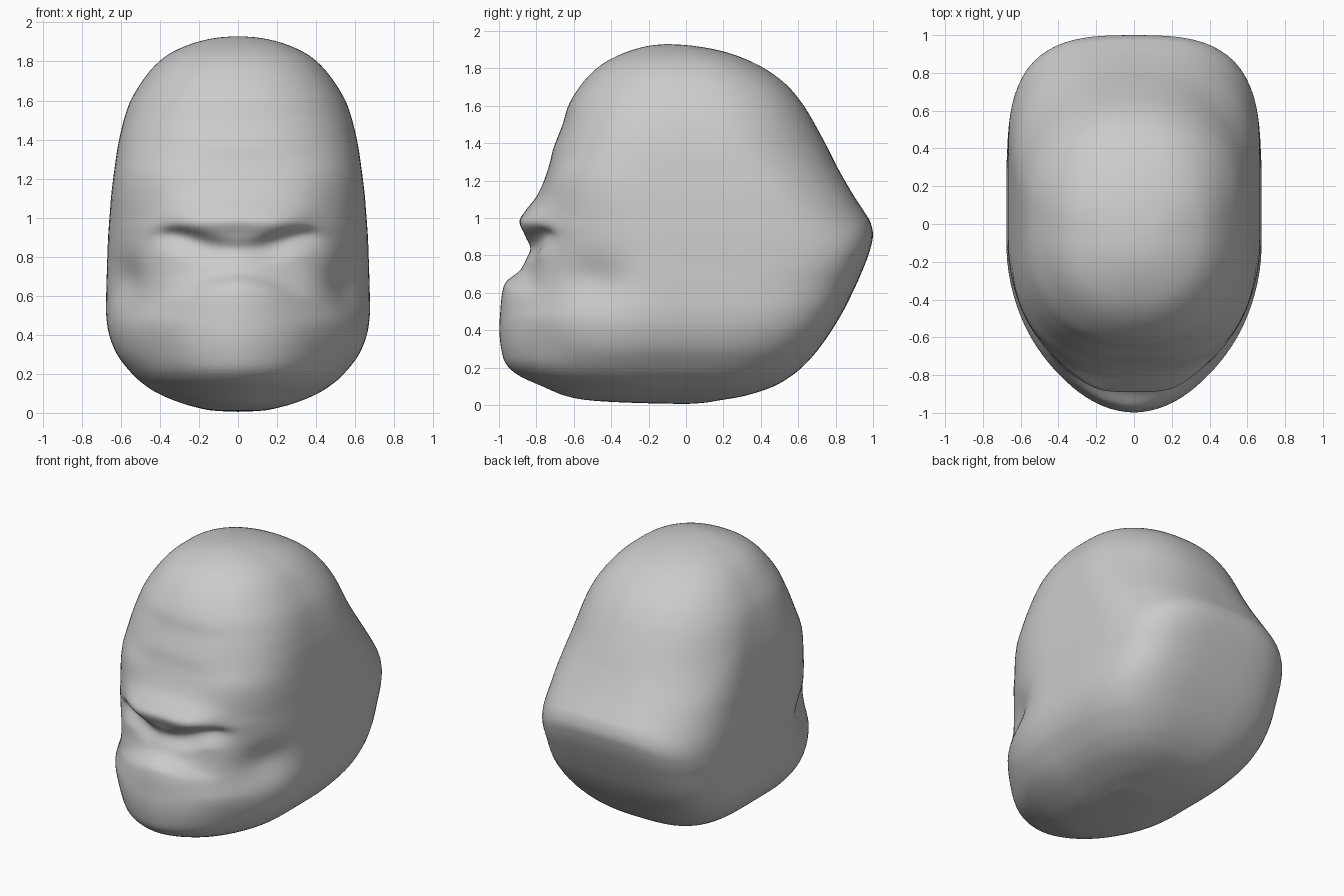
import bpy
import math
from math import exp, cos, sin, pi

cube = bpy.data.objects.get("Cube")
if cube:
    bpy.data.objects.remove(cube, do_unlink=True)

# Head profile from chin to crown: height, front y, back y, half width
PROFILE = [
    (.005, 0, 0, 0), (.012, -.3, .1, .13), (.025, -.52, .18, .2),
    (.05, -.65, .32, .29), (.1, -.77, .47, .41), (.16, -.9, .57, .5),
    (.22, -.965, .64, .56), (.3, -.99, .71, .62), (.4, -1, .78, .66),
    (.5, -.995, .84, .675), (.6, -.985, .89, .675), (.66, -.965, .918, .674),
    (.72, -.89, .944, .672), (.78, -.86, .968, .67), (.84, -.84, .987, .668),
    (.91, -.86, 1, .665), (.98, -.89, .985, .66), (1.03, -.865, .955, .656),
    (1.13, -.79, .89, .648), (1.27, -.735, .81, .63), (1.37, -.71, .76, .615),
    (1.5, -.66, .69, .585), (1.6, -.63, .63, .55), (1.7, -.57, .55, .49),
    (1.78, -.5, .45, .425), (1.84, -.42, .34, .35), (1.89, -.31, .2, .24),
    (1.92, -.2, .04, .12), (1.93, -.1, -.1, 0),
]
STEPS = 7
ARC = 48
SIDE = 8


def smooth(low, high, value):
    t = min(1, max(0, (value - low) / (high - low)))
    return t * t * (3 - 2 * t)


def mix(a, b, t):
    return a + (b - a) * t


def bell(value, centre, width):
    return exp(-((value - centre) / width) ** 2)


def smooth_rows(rows):
    """Hermite curve through the rows, spaced by their distance apart."""
    last = len(rows) - 1
    knots = [0]
    for a, b in zip(rows, rows[1:]):
        knots.append(knots[-1] + math.dist(a, b))

    def slope(i, column):
        a, b = max(0, i - 1), min(last, i + 1)
        return (rows[b][column] - rows[a][column]) / (knots[b] - knots[a])

    result = []
    for i in range(last):
        span = knots[i + 1] - knots[i]
        for s in range(STEPS):
            t = s / STEPS
            ease = t * t * (3 - 2 * t)
            row = []
            for column in range(len(rows[i])):
                value = mix(rows[i][column], rows[i + 1][column], ease)
                value += span * t * (1 - t) * ((1 - t) * slope(i, column) - t * slope(i + 1, column))
                row.append(value)
            result.append(row)
    result.append(list(rows[last]))
    return result


def profile_at(rows, z, column):
    for low, high in zip(rows, rows[1:]):
        if z <= high[0]:
            t = (z - low[0]) / max(high[0] - low[0], 1e-6)
            return mix(low[column], high[column], max(0, t))
    return rows[-1][column]


def round_corner(angle, power):
    c, s = cos(angle), sin(angle)
    r = (abs(c) ** power + abs(s) ** power) ** (-1 / power)
    return c * r, s * r


def ring(rows, row):
    """Outline with a rounded face, flat sides and a squarer back."""
    z, front, back, width = row
    length = back - front
    dome = smooth(1.2, 1.8, z)

    # brow, muzzle and forehead folds fade into an even face at the temples
    window = .07 * smooth(.25, .6, z) * (1 - smooth(1.1, 1.75, z))
    even = sum(profile_at(rows, z + window * k, 1) for k in range(-4, 5)) / 9

    front_mid = even + mix(mix(.46, .4, smooth(.45, 1.05, z)), .46, dome) * (back - even)
    back_mid = back - mix(.37, .46, dome) * length
    face_power = mix(mix(1.85, 2.5, smooth(.65, 1.3, z)), 2.2, dome)
    back_power = mix(3.1, 2.25, smooth(.95, 1.4, z))

    points = []
    for i in range(ARC + 1):
        x, y = round_corner(pi + pi * i / ARC, face_power)
        x *= width
        # the top edge of the muzzle arches downward to each side
        arch = bell(z, .68, .16) * min(.12, 1.2 * x * x)
        local = mix(profile_at(rows, z + arch, 1), even, smooth(.12, .44, abs(x)))
        points.append((x, front_mid + y * (front_mid - local), z))
    for i in range(1, SIDE):
        points.append((width, mix(front_mid, back_mid, i / SIDE), z))
    droop = .18 * smooth(.1, .6, z) * (1 - smooth(1.2, 1.7, z))
    for i in range(ARC + 1):
        x, y = round_corner(pi * i / ARC, back_power)
        # the crest at the back sinks toward its corners
        local = profile_at(rows, z + droop * abs(x) ** 3, 2)
        points.append((x * width, back_mid + y * (local - back_mid), z))
    for i in range(1, SIDE):
        points.append((-width, mix(back_mid, front_mid, i / SIDE), z))
    return points


def sculpt(x, y, z):
    """Press in the eye sockets, cheeks and jaw, and swell the brow."""
    if y > 0:
        return x, y, z
    side = abs(x)
    brow = .86 + .08 * smooth(.02, .34, side) - .04 * smooth(.34, .46, side)
    below = brow - z
    socket = smooth(-.03, .02, below) * (1 - smooth(.02, .15, below))
    reach = (.12 + .88 * smooth(.03, .24, side)) * (1 - smooth(.3, .47, side))
    ridge = bell(z, brow + .06, .06) * bell(side, .27, .17)
    y += .055 * socket * reach - .025 * ridge
    cheek = bell(side, .58, .16) * bell(y, -.5, .17) * bell(z, .67, .12)
    x -= math.copysign(.035 * cheek, x)
    jaw = bell(side, .44, .12) * bell(z, .3, .13) * smooth(.2, .6, -y)
    y += .025 * (cheek + jaw)
    return x, y, z


# Clay material
clay = bpy.data.materials.new("clay_grey")
clay.use_nodes = True
colour = (.6, .6, .6, 1)
clay.diffuse_color = colour
clay.node_tree.nodes["Principled BSDF"].inputs["Base Color"].default_value = colour

# Head: loft the rings, closing each end on one point
rows = smooth_rows(PROFILE)
rings = [ring(rows, row) for row in rows[1:-1]]
count = len(rings[0])
verts = [sculpt(*p) for points in rings for p in points]
faces = []
for r in range(len(rings) - 1):
    for i in range(count):
        j = (i + 1) % count
        faces.append((r * count + i, r * count + j, (r + 1) * count + j, (r + 1) * count + i))
chin, crown = len(verts), len(verts) + 1
top = (len(rings) - 1) * count
for end in (rows[0], rows[-1]):
    verts.append((0, end[1], end[0]))
for i in range(count):
    j = (i + 1) % count
    faces.append((chin, j, i))
    faces.append((crown, top + i, top + j))

mesh = bpy.data.meshes.new("head")
mesh.from_pydata(verts, [], faces)
mesh.materials.append(clay)
mesh.polygons.foreach_set("use_smooth", [True] * len(mesh.polygons))
mesh.update()
head = bpy.data.objects.new("head", mesh)
bpy.context.collection.objects.link(head)

# Soften the joins of the loft
soften = head.modifiers.new("soften", 'SMOOTH')
soften.factor = .5
soften.iterations = 6
